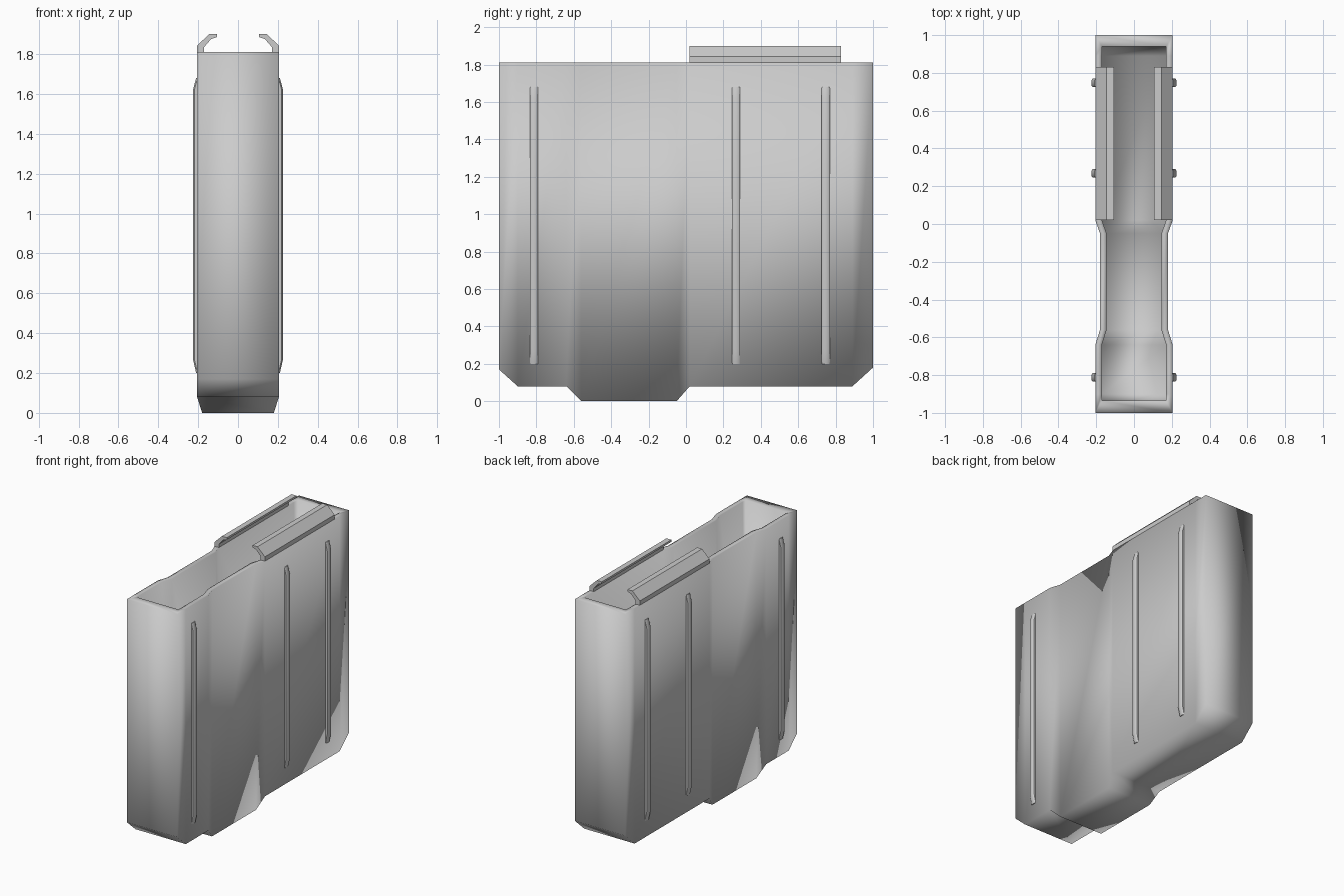
import bpy, bmesh, math

if "Cube" in bpy.data.objects:
    bpy.data.objects.remove(bpy.data.objects["Cube"])


def finish(name, bm, angle):
    """Turn a bmesh into a named, smooth-shaded object."""
    bmesh.ops.recalc_face_normals(bm, faces=bm.faces)
    mesh = bpy.data.meshes.new(name)
    bm.to_mesh(mesh)
    bm.free()
    ob = bpy.data.objects.new(name, mesh)
    bpy.context.collection.objects.link(ob)
    bpy.ops.object.select_all(action='DESELECT')
    ob.select_set(True)
    bpy.context.view_layer.objects.active = ob
    bpy.ops.object.shade_smooth_by_angle(angle=math.radians(angle))
    return ob


def loft(name, rings, angle):
    """Skin a list of closed rings and cap both ends."""
    bm = bmesh.new()
    rows = [[bm.verts.new(p) for p in ring] for ring in rings]
    n = len(rows[0])
    for a, b in zip(rows, rows[1:]):
        for i in range(n):
            bm.faces.new((a[i], a[(i + 1) % n], b[(i + 1) % n], b[i]))
    bm.faces.new(rows[0])
    bm.faces.new(rows[-1])
    return finish(name, bm, angle)


# Magazine body: stations along y as (y, half width, bottom z)
TOP = 1.81
outer = [(-1, .205, .17), (-.9, .205, .08), (-.64, .205, .08), (-.56, .18, 0),
         (-.05, .18, 0), (.02, .205, .08), (.89, .205, .08), (1, .205, .18)]
inner = [(max(-.935, min(.94, y)), w - .035, z + .05) for y, w, z in outer]

bm = bmesh.new()


def shell(stations):
    """Open-topped box skinned over the stations; returns its rim loop."""
    rows = [[bm.verts.new(p) for p in ((-w, y, TOP), (-w, y, z), (w, y, z), (w, y, TOP))]
            for y, w, z in stations]
    for a, b in zip(rows, rows[1:]):
        for i in range(3):
            bm.faces.new((a[i], a[i + 1], b[i + 1], b[i]))
    bm.faces.new(rows[0])
    bm.faces.new(rows[-1])
    return [r[0] for r in rows] + [r[3] for r in reversed(rows)]


rim_out, rim_in = shell(outer), shell(inner)
for i in range(len(rim_out)):
    j = (i + 1) % len(rim_out)
    bm.faces.new((rim_out[i], rim_out[j], rim_in[j], rim_in[i]))
finish("magazine_body", bm, 95)

# Feed lips: folded strip extruded along y
lip = [(.205, TOP), (.205, 1.842), (.145, 1.9), (.105, 1.9),
       (.105, 1.885), (.135, 1.875), (.17, 1.835), (.17, TOP)]
for side, s in (("left", -1), ("right", 1)):
    loft(f"feed_lip_{side}", [[(s * x, y, z) for x, z in lip] for y in (.02, .83)], 30)

    # Vertical stiffening ribs with tapered ends
    for k, yc in enumerate((-.812, .268, .747), 1):
        rings = []
        for z, d in ((.2, .21), (.27, .226), (1.62, .226), (1.68, .21)):
            section = [(.195, -.022), (d - .007, -.022), (d, -.013),
                       (d, .013), (d - .007, .022), (.195, .022)]
            rings.append([(s * x, yc + y, z) for x, y in section])
        loft(f"rib_{side}_{k}", rings, 50)
